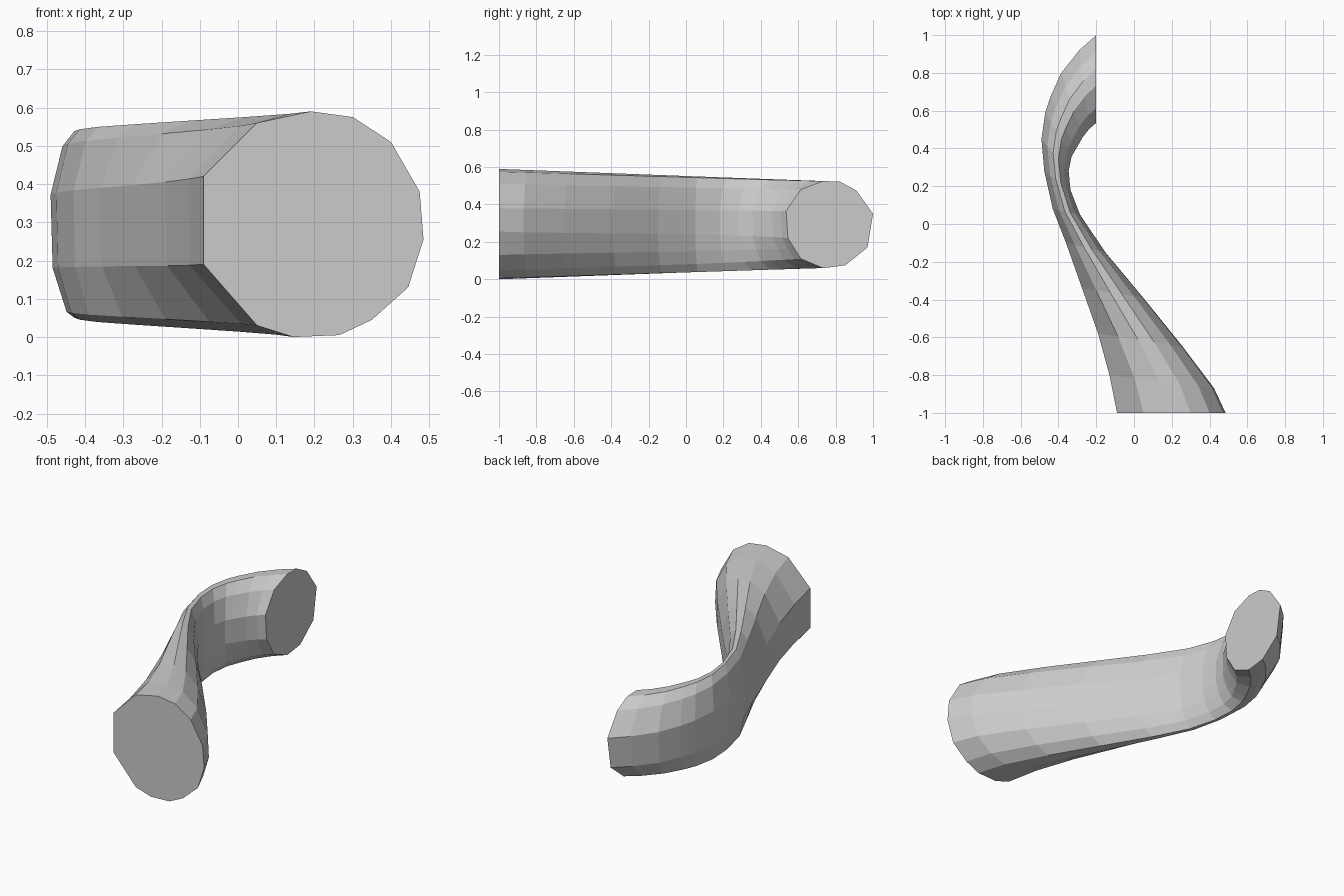
import bpy, bmesh

if "Cube" in bpy.data.objects:
    bpy.data.objects.remove(bpy.data.objects["Cube"])

# End outlines: front mouth as (x, z), side mouth as (y, z), matching point order
FRONT = [(.19, .59), (.30, .575), (.40, .51), (.475, .38), (.485, .255), (.445, .13),
         (.35, .045), (.265, .005), (.145, 0), (.05, .03), (-.09, .19), (-.09, .42), (.05, .56)]
SIDE = [(.82, .522), (.73, .525), (.61, .48), (.53, .365), (.54, .22), (.575, .165),
        (.61, .11), (.73, .06), (.79, .067), (.85, .075), (.97, .17), (1, .35), (.91, .475)]

# Plan stations: outer x, y and inner x, y
STATIONS = [(-.09, -1, .485, -1), (-.13, -.8, .425, -.87), (-.19, -.58, .26, -.65),
            (-.275, -.34, .05, -.39), (-.36, -.1, -.15, -.15), (-.43, .08, -.285, .05),
            (-.475, .28, -.335, .18), (-.49, .45, -.345, .28), (-.47, .59, -.33, .355),
            (-.44, .68, -.31, .39), (-.385, .8, -.27, .46), (-.29, .92, -.235, .505),
            (-.2, 1, -.2, .535)]


def unit(points, flip=False):
    """Scale an outline to 0..1, with u = 0 outer and u = 1 inner."""
    us, vs = zip(*points)
    out = [((u - min(us)) / (max(us) - min(us)), (v - min(vs)) / (max(vs) - min(vs)))
           for u, v in points]
    return [(1 - u, v) for u, v in out] if flip else out


front, side = unit(FRONT), unit(SIDE, True)

# Bent pipe: loft the outline through the stations
bm = bmesh.new()
rings = []
for i, (ox, oy, ix, iy) in enumerate(STATIONS):
    t = i / (len(STATIONS) - 1)
    s = ((oy + iy) / 2 + 1) / 1.77
    low, high = .06 * s, .59 - .065 * s
    ring = []
    for (u0, v0), (u1, v1) in zip(front, side):
        u, v = u0 + (u1 - u0) * t, v0 + (v1 - v0) * t
        ring.append(bm.verts.new((ox + (ix - ox) * u, oy + (iy - oy) * u, low + (high - low) * v)))
    rings.append(ring)
n = len(front)
for a, b in zip(rings, rings[1:]):
    for k in range(n):
        j = (k + 1) % n
        bm.faces.new((a[k], a[j], b[j], b[k]))
# Flat closed mouths
bm.faces.new(rings[0])
bm.faces.new(rings[-1][::-1])
bmesh.ops.recalc_face_normals(bm, faces=bm.faces)
mesh = bpy.data.meshes.new("bent_pipe")
bm.to_mesh(mesh)
bm.free()
bpy.context.collection.objects.link(bpy.data.objects.new("bent_pipe", mesh))
